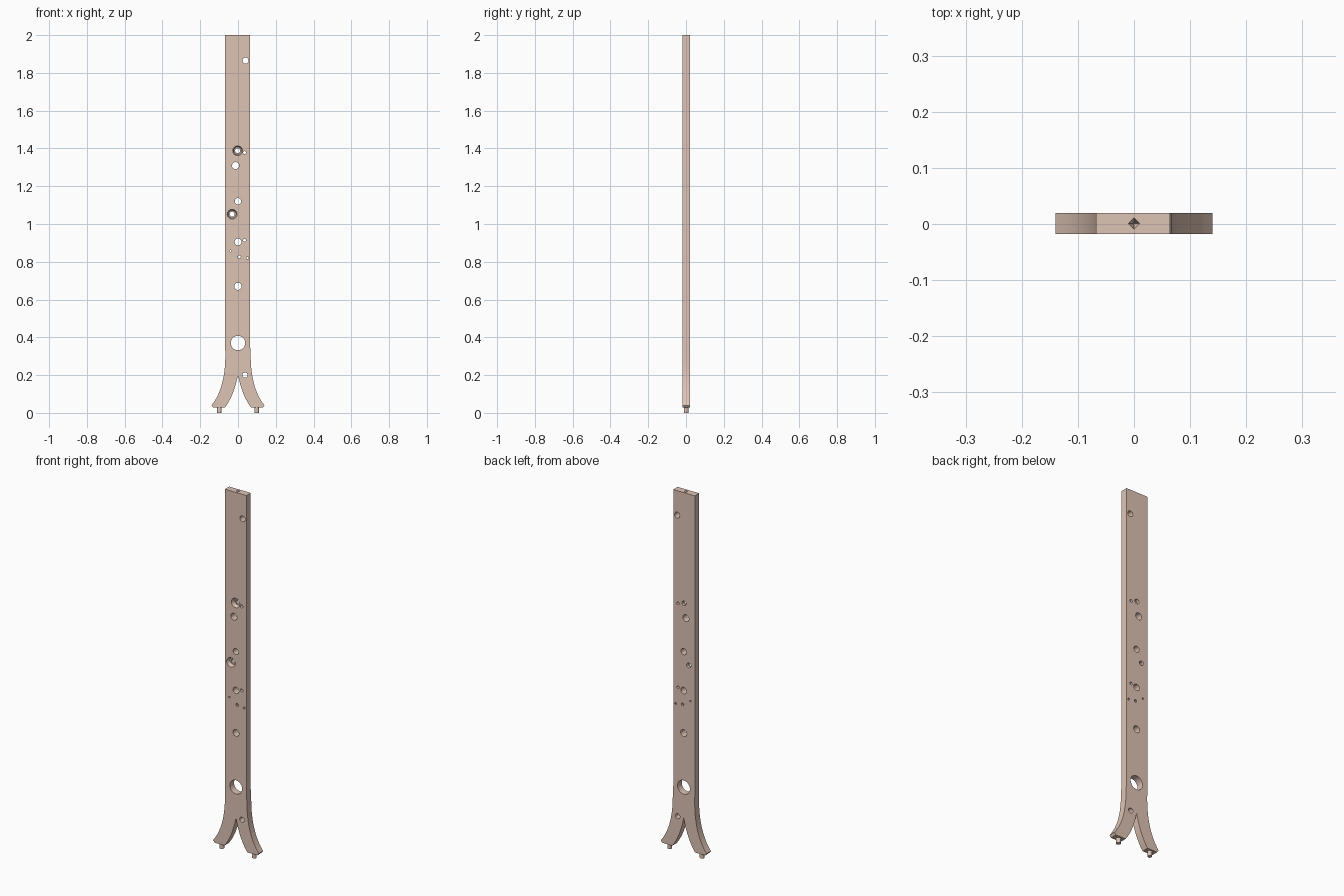
import bpy, bmesh, math
from mathutils import Vector

if "Cube" in bpy.data.objects:
    bpy.data.objects.remove(bpy.data.objects["Cube"])

Y_FRONT, Y_BACK = -0.018, 0.020
Y_MID = (Y_FRONT + Y_BACK) / 2

wood = bpy.data.materials.new("beige")
wood.diffuse_color = (0.73, 0.55, 0.46, 1)
wood.use_nodes = True
wood.node_tree.nodes["Principled BSDF"].inputs["Base Color"].default_value = wood.diffuse_color


def make_object(name, bm):
    bmesh.ops.recalc_face_normals(bm, faces=bm.faces)
    mesh = bpy.data.meshes.new(name)
    bm.to_mesh(mesh)
    bm.free()
    obj = bpy.data.objects.new(name, mesh)
    bpy.context.collection.objects.link(obj)
    mesh.materials.append(wood)
    return obj


def bezier(a, b, c, n=10):
    a, b, c = Vector(a), Vector(b), Vector(c)
    return [tuple(a * (1 - t) ** 2 + b * 2 * t * (1 - t) + c * t * t)
            for t in (i / n for i in range(n + 1))]


def lathe(bm, x, c, profile, sides, axis):
    """Closed solid from (distance, radius) rings along y or z."""
    rings = []
    for d, r in profile:
        ring = []
        for i in range(sides):
            a = 2 * math.pi * i / sides
            u, v = r * math.cos(a), r * math.sin(a)
            p = (x + u, d, c + v) if axis == 'Y' else (x + u, c + v, d)
            ring.append(bm.verts.new(p))
        rings.append(ring)
    for lo, hi in zip(rings, rings[1:]):
        for i in range(sides):
            j = (i + 1) % sides
            bm.faces.new((lo[i], lo[j], hi[j], hi[i]))
    bm.faces.new(rings[0])
    bm.faces.new(rings[-1])


# Post outline with two flared legs
outer = bezier((0.067, 0.30), (0.068, 0.13), (0.14, 0.04))
inner = bezier((0.07, 0.028), (0.022, 0.09), (0, 0.2))
right = [(0.064, 2.0), (0.064, 0.36)] + outer + [(0.131, 0.028)] + inner
left = [(-x, z) for x, z in reversed(right[2:-1])] + [(-0.068, 0.36), (-0.068, 2.0)]
bm = bmesh.new()
face = bm.faces.new([bm.verts.new((x, Y_FRONT, z)) for x, z in right + left])
ext = bmesh.ops.extrude_face_region(bm, geom=[face])
moved = [g for g in ext["geom"] if isinstance(g, bmesh.types.BMVert)]
bmesh.ops.translate(bm, verts=moved, vec=(0, Y_BACK - Y_FRONT, 0))
post = make_object("post", bm)

# Through holes: x, z, radius, sides
holes = [(0.04, 1.865, 0.016, 20), (0.035, 1.378, 0.008, 12),
         (-0.013, 1.309, 0.019, 20), (0, 1.12, 0.017, 20),
         (0, 0.905, 0.018, 20), (0.035, 0.914, 0.008, 12),
         (-0.04, 0.857, 0.005, 8), (0.007, 0.826, 0.008, 8),
         (0.05, 0.82, 0.006, 8), (0, 0.67, 0.019, 20),
         (0, 0.37, 0.038, 32), (0.037, 0.2, 0.014, 20)]
bm = bmesh.new()
for x, z, r, n in holes:
    lathe(bm, x, z, [(-0.05, r), (0.05, r)], n, 'Y')

# Stepped holes, wide at the front
for x, z in ((-0.002, 1.388), (-0.031, 1.052)):
    lathe(bm, x, z, [(-0.05, 0.026), (Y_FRONT, 0.026), (0.004, 0.020),
                     (0.004, 0.013), (0.05, 0.013)], 24, 'Y')

# Pointed square pit in the top end
lathe(bm, 0, Y_MID, [(1.97, 0.0005), (2.0, 0.010), (2.02, 0.010)], 4, 'Z')
cutter = make_object("hole_cutter", bm)
cutter.hide_render = True

mod = post.modifiers.new("holes", 'BOOLEAN')
mod.operation = 'DIFFERENCE'
mod.solver = 'EXACT'
mod.object = cutter
bpy.context.view_layer.objects.active = post
post.select_set(True)
bpy.ops.object.modifier_apply(modifier=mod.name)
bpy.data.objects.remove(cutter, do_unlink=True)

# Pegs under the feet
for side, name in ((-1, "left_foot_peg"), (1, "right_foot_peg")):
    bm = bmesh.new()
    lathe(bm, side * 0.099, Y_MID,
          [(0, 0.012), (0.034, 0.012)], 12, 'Z')
    make_object(name, bm)

# Smooth curves, sharp edges
bpy.ops.object.select_all(action='SELECT')
bpy.ops.object.shade_smooth_by_angle(angle=math.radians(25))
